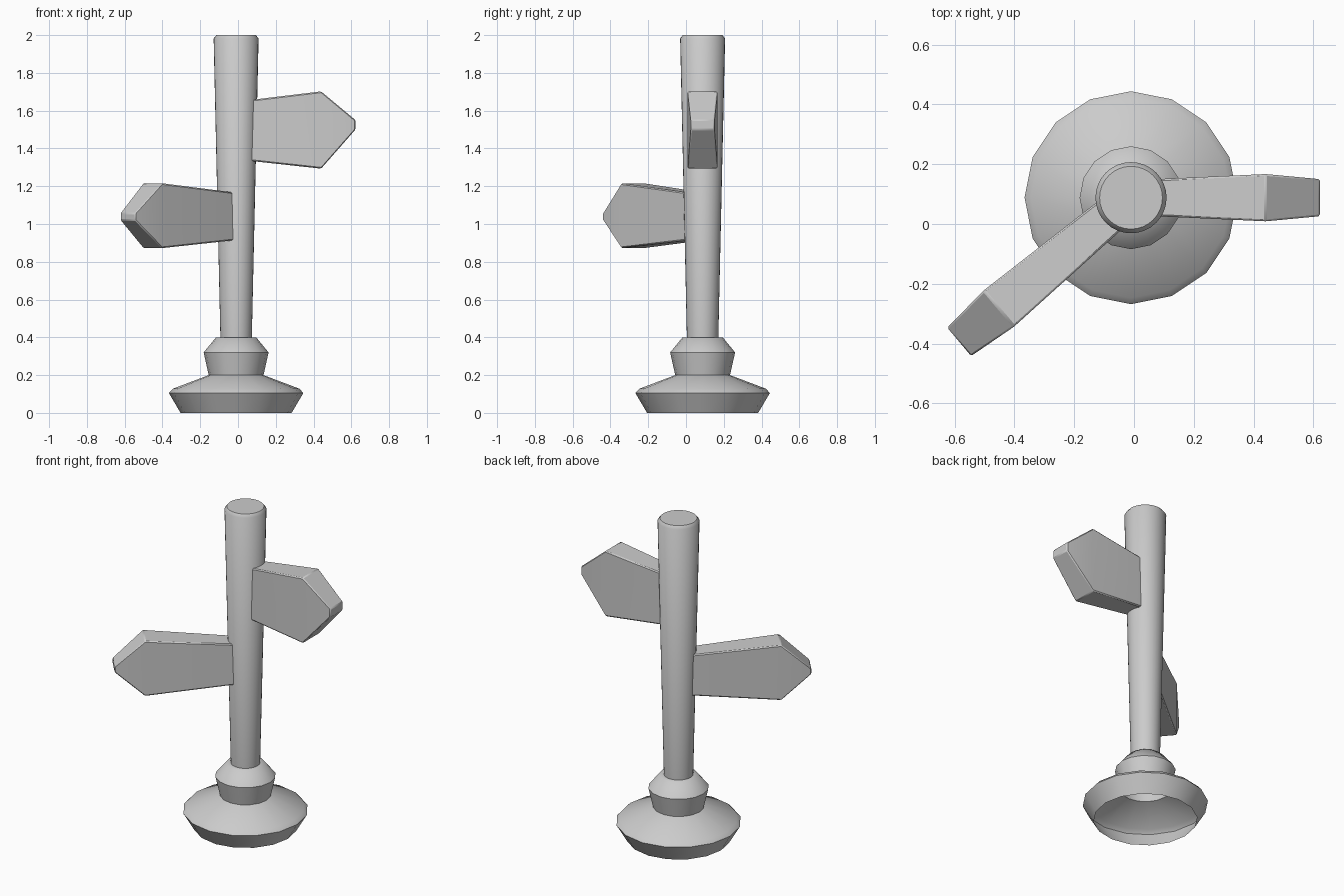
import bpy, bmesh
from math import cos, sin, pi, radians

cube = bpy.data.objects.get("Cube")
if cube:
    bpy.data.objects.remove(cube, do_unlink=True)

AXIS = (-0.01, 0.088)  # centre of the pole

grey = bpy.data.materials.new("plain_grey")
grey.use_nodes = True
COLOUR = (0.6, 0.6, 0.6, 1)
grey.diffuse_color = COLOUR
grey.node_tree.nodes["Principled BSDF"].inputs["Base Color"].default_value = COLOUR


def finish(name, bm, angle):
    """Turn a bmesh into a smooth-shaded object standing on the pole axis."""
    bmesh.ops.recalc_face_normals(bm, faces=bm.faces)
    mesh = bpy.data.meshes.new(name)
    bm.to_mesh(mesh)
    bm.free()
    mesh.materials.append(grey)
    obj = bpy.data.objects.new(name, mesh)
    obj.location = (*AXIS, 0)
    bpy.context.collection.objects.link(obj)
    bpy.ops.object.select_all(action='DESELECT')
    obj.select_set(True)
    bpy.context.view_layer.objects.active = obj
    bpy.ops.object.shade_smooth_by_angle(angle=radians(angle))
    return obj


def lathe(name, profile, sides, cap_ends=False):
    """Revolve (radius, height) points around the pole axis."""
    bm = bmesh.new()
    rings = [[bm.verts.new((r * cos(2 * pi * i / sides), r * sin(2 * pi * i / sides), z))
              for i in range(sides)] for r, z in profile]
    for low, high in zip(rings, rings[1:]):
        for i in range(sides):
            j = (i + 1) % sides
            bm.faces.new((low[i], low[j], high[j], high[i]))
    if cap_ends:
        bm.faces.new(rings[0])
        bm.faces.new(rings[-1])
    return finish(name, bm, 50)


def arrow_sign(name, heading, sections):
    """Loft a board through (distance, bottom, top, thickness) sections."""
    bm = bmesh.new()
    loops = []
    for d, low, high, thick in sections:
        t = thick / 2
        loops.append([bm.verts.new((d, y, z))
                      for y, z in ((-t, low), (t, low), (t, high), (-t, high))])
    for a, b in zip(loops, loops[1:]):
        for i in range(4):
            j = (i + 1) % 4
            bm.faces.new((a[i], a[j], b[j], b[i]))
    bm.faces.new(loops[0])
    bm.faces.new(loops[-1])
    obj = finish(name, bm, 35)
    obj.rotation_euler.z = radians(heading)
    bevel = obj.modifiers.new("soft_edges", 'BEVEL')
    bevel.width = 0.006
    bevel.segments = 1
    return obj


# Flared foot and collar, a hollow shell open underneath
lathe("base", [(0.294, 0), (0.356, 0.105), (0.335, 0.128), (0.145, 0.2),
               (0.172, 0.32), (0.108, 0.398), (0.08, 0.4)], 16)

# Pole widening upwards, with a softened top edge
lathe("pole", [(0.083, 0.39), (0.119, 1.982), (0.105, 2.0)], 32, cap_ends=True)

# Pointed direction boards
arrow_sign("upper_sign", 0, [(0.02, 1.34, 1.65, 0.118), (0.45, 1.293, 1.702, 0.158),
                             (0.632, 1.5, 1.55, 0.124)])
arrow_sign("lower_sign", 220, [(0.02, 0.917, 1.163, 0.118), (0.577, 0.872, 1.216, 0.158),
                               (0.75, 1.02, 1.057, 0.124)])
